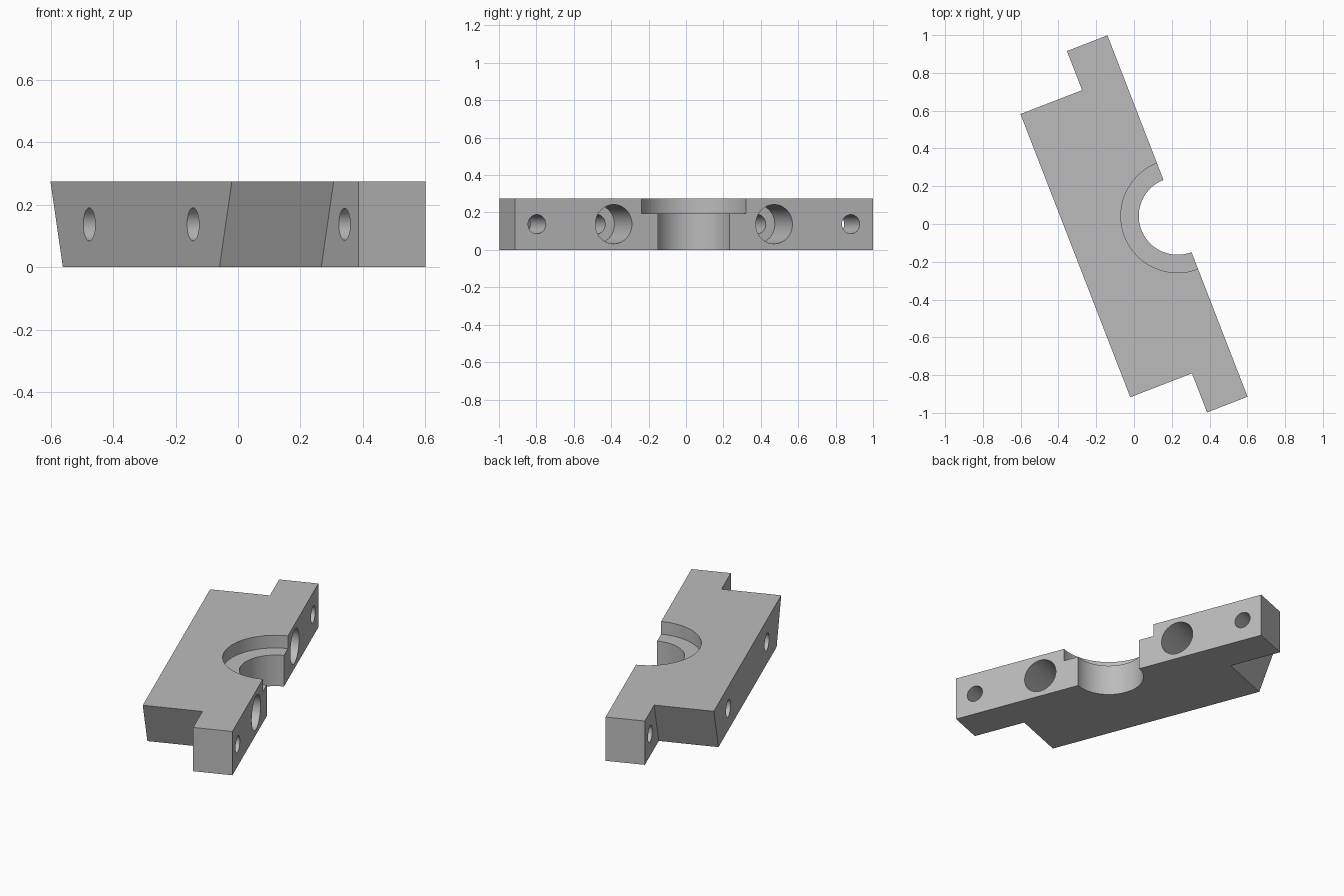
import bpy, bmesh, math
from mathutils import Matrix

cube = bpy.data.objects.get("Cube")
if cube:
    bpy.data.objects.remove(cube, do_unlink=True)

HEIGHT = 0.275
FACE, STEP, BACK = 0.23, 0.0, -0.35       # split face, tab inner side, back wall
TAB_END, TOP_END, LOW_END = 1.026, 0.804, 0.694
MID = HEIGHT / 2

grey = bpy.data.materials.new("plain grey")
grey.use_nodes = True
grey.diffuse_color = (0.5, 0.5, 0.5, 1)
grey.node_tree.nodes["Principled BSDF"].inputs["Base Color"].default_value = (0.5, 0.5, 0.5, 1)


def add_object(name, bm):
    bmesh.ops.recalc_face_normals(bm, faces=bm.faces)
    mesh = bpy.data.meshes.new(name)
    bm.to_mesh(mesh)
    bm.free()
    mesh.materials.append(grey)
    obj = bpy.data.objects.new(name, mesh)
    bpy.context.collection.objects.link(obj)
    return obj


def outline(end):
    half = [(FACE, TAB_END), (STEP, TAB_END), (STEP, end), (BACK, end)]
    return half + [(x, -y) for x, y in reversed(half)]


# Clamp half: a block with end tabs and undercut ends
bm = bmesh.new()
low = [bm.verts.new((x, y, 0)) for x, y in outline(LOW_END)]
top = [bm.verts.new((x, y, HEIGHT)) for x, y in outline(TOP_END)]
bm.faces.new(low)
bm.faces.new(top)
for i in range(len(low)):
    j = (i + 1) % len(low)
    bm.faces.new((low[i], low[j], top[j], top[i]))
body = add_object("clamp_half", bm)


def cut(name, radius, start, end, axis, offset, segments=48):
    """Cut a round hole between start and end along x or z."""
    length, middle = end - start, (start + end) / 2
    if axis == "z":
        place = Matrix.Translation((FACE, offset, middle))
    else:
        place = Matrix.Translation((middle, offset, MID)) @ Matrix.Rotation(math.pi / 2, 4, "Y")
    bm = bmesh.new()
    bmesh.ops.create_cone(bm, cap_ends=True, segments=segments, radius1=radius,
                          radius2=radius, depth=length, matrix=place)
    cutter = add_object(name, bm)
    cutter.hide_render = True
    mod = body.modifiers.new(name, "BOOLEAN")
    mod.operation = "DIFFERENCE"
    mod.solver = "EXACT"
    mod.object = cutter
    return cutter


# Stepped shaft seat
cutters = [cut("shaft_seat", 0.205, -0.1, 0.4, "z", 0, 96),
           cut("flange_recess", 0.30, 0.195, 0.4, "z", 0, 96)]

# Counterbored bolt holes and plain tab holes on both sides
for side in (-1, 1):
    cutters += [cut("bolt_hole", 0.053, BACK - 0.1, FACE + 0.1, "x", side * 0.46),
                cut("bolt_counterbore", 0.105, FACE - 0.26, FACE + 0.1, "x", side * 0.46),
                cut("tab_hole", 0.051, STEP - 0.05, FACE + 0.1, "x", side * 0.9)]

# Bake the cuts and remove the cutters
bpy.context.view_layer.update()
graph = bpy.context.evaluated_depsgraph_get()
result = bpy.data.meshes.new_from_object(body.evaluated_get(graph))
body.modifiers.clear()
body.data = result
for cutter in cutters:
    bpy.data.objects.remove(cutter, do_unlink=True)
result.materials.clear()
result.materials.append(grey)
for face in result.polygons:
    face.material_index = 0

# Turn the part into its slanted position
turn = Matrix.Rotation(math.radians(21.2), 4, "Z")
result.transform(turn @ Matrix.Translation((0, -0.044, 0)))

bpy.ops.object.select_all(action="DESELECT")
body.select_set(True)
bpy.context.view_layer.objects.active = body
bpy.ops.object.shade_smooth_by_angle(angle=math.radians(30))
